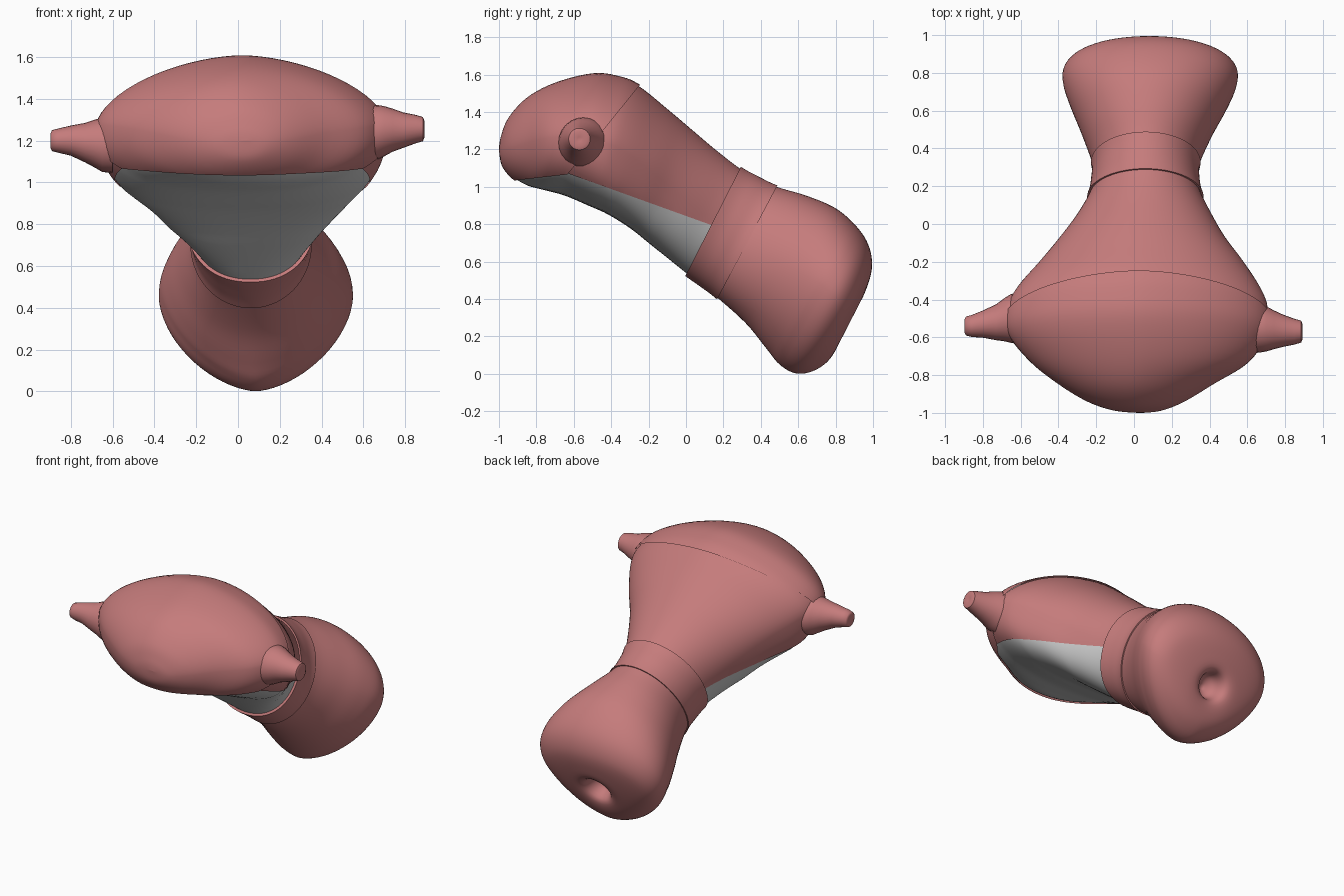
import bpy, bmesh, math
from mathutils import Vector

if "Cube" in bpy.data.objects:
    bpy.data.objects.remove(bpy.data.objects["Cube"])

pink = bpy.data.materials.new("pink")
pink.diffuse_color = (0.56, 0.20, 0.20, 1)
pink.use_nodes = True
pink.node_tree.nodes["Principled BSDF"].inputs["Base Color"].default_value = pink.diffuse_color
N = 72    # points round a section
SUB = 5   # rings between two sections

# Sections along the organ: top y, top z, bottom y, bottom z, left x, right x
SEC = [
    (-1.0, 1.2, -1.0, 1.2, .03, .04),
    (-.99, 1.26, -.985, 1.12, -.10, .14),
    (-.95, 1.36, -.93, 1.05, -.24, .26),
    (-.85, 1.47, -.85, 1.0, -.39, .41),
    (-.70, 1.55, -.76, .975, -.54, .60),
    (-.50, 1.60, -.65, .945, -.66, .70),
    (-.36, 1.585, -.52, .89, -.67, .71),
    (-.25, 1.54, -.42, .845, -.62, .67),
    (-.10, 1.42, -.30, .77, -.50, .58),
    (.03, 1.31, -.20, .69, -.40, .49),
    (.16, 1.20, -.10, .61, -.31, .42),
    (.29, 1.10, 0.0, .53, -.24, .36),
    (.38, 1.05, .085, .47, -.22, .34),
    (.485, 1.0, .17, .405, -.22, .345),
    (.65, .95, .32, .27, -.28, .42),
    (.80, .885, .43, .135, -.34, .50),
    (.91, .79, .50, .05, -.375, .545),
    (.975, .69, .585, .003, -.37, .54),
    (.995, .58, .68, .015, -.30, .46),
    (.97, .47, .77, .08, -.15, .31),
    (.92, .38, .82, .19, -.03, .19),
    (.82, .38, .76, .26, .02, .14),
    (.76, .34, .75, .32, .07, .09),
]
# Section shape: position, upper roundness, lower roundness, raise of widest line
SHAPE = [(0, 1.9, 2.0, 0), (5, 1.7, 2.4, 0), (7, 1.8, 3.1, 0), (9, 1.95, 3.0, 0), (11, 2.0, 2.2, 0),
         (13, 2.0, 2.0, 0), (16, 2.05, 1.65, .2), (18, 2.05, 1.65, .2), (20, 2, 2, 0), (22, 2, 2, 0)]


def section(t):
    """Smooth interpolation through the section list."""
    i = min(int(t), len(SEC) - 2)
    f = t - i
    p = [SEC[max(0, min(len(SEC) - 1, i + k))] for k in (-1, 0, 1, 2)]
    return [0.5 * (2 * b + (c - a) * f + (2 * a - 5 * b + 4 * c - d) * f * f
                   + (3 * b - a - 3 * c + d) * f ** 3) for a, b, c, d in zip(*p)]


def shape(t):
    for a, b in zip(SHAPE, SHAPE[1:]):
        if t <= b[0]:
            f = (t - a[0]) / (b[0] - a[0])
            return [u + (v - u) * f for u, v in zip(a[1:], b[1:])]


def ring(t, grow):
    ty, tz, by, bz, xl, xr = section(t)
    p_up, p_low, lift = shape(t)
    up = Vector((0, ty - by, tz - bz)) / 2
    mid = Vector(((xl + xr) / 2, (ty + by) / 2, (tz + bz) / 2)) + up * lift
    h = up.length
    if h > 1e-5:
        up *= max(h + grow, .002) / h
    w = max((xr - xl) / 2 + grow, .002)
    pts = []
    for k in range(N):
        a = math.tau * k / N
        c, s = math.cos(a), math.sin(a)
        power = p_up if s > 0 else p_low
        side = 1 - lift if s > 0 else 1 + lift
        c = math.copysign(abs(c) ** (2 / power), c)
        s = math.copysign(abs(s) ** (2 / power), s) * side
        pts.append(mid + Vector((w * c, 0, 0)) + up * s)
    return pts


def loft(name, rings, mat=None, cuts=(), caps=(False, False)):
    bm = bmesh.new()
    vs = [[bm.verts.new(p) for p in r] for r in rings]
    for a, b in zip(vs, vs[1:]):
        n = len(a)
        for k in range(n):
            bm.faces.new((a[k], a[(k + 1) % n], b[(k + 1) % n], b[k]))
    for use, r in zip(caps, (vs[0], vs[-1])):
        if use:
            bm.faces.new(r)
    bmesh.ops.recalc_face_normals(bm, faces=bm.faces)
    for co, no in cuts:
        bmesh.ops.bisect_plane(bm, geom=bm.verts[:] + bm.edges[:] + bm.faces[:],
                               plane_co=co, plane_no=no, clear_outer=True)
    me = bpy.data.meshes.new(name)
    bm.to_mesh(me)
    bm.free()
    ob = bpy.data.objects.new(name, me)
    bpy.context.collection.objects.link(ob)
    if mat:
        me.materials.append(mat)
    bpy.context.view_layer.objects.active = ob
    ob.select_set(True)
    bpy.ops.object.shade_smooth_by_angle(angle=math.radians(50))
    ob.select_set(False)


def span(a, b, grow):
    return [ring(a + i / SUB, grow) for i in range((b - a) * SUB + 1)]


# Grey inner wall, seen on the underside
loft("inner_wall", span(0, 11, -.008), caps=(True, False))

# Pink dome and body layers over it, parted by a slanted seam
seam = Vector((0, -.25, 1.54))
back = Vector((0, .21, -.17)).normalized()
loft("upper_dome", span(0, 8, .007), pink,
     [(seam, back), (Vector((0, -.95, 1.03)), Vector((0, .04, -.35)))], (True, False))
loft("main_body", span(3, 11, -.003), pink,
     [(seam + back * -.02, -back), (Vector((0, -.6, 1.06)), Vector((0, -.27, -.75)))])

# Narrow neck band, with turned-in rims
loft("neck_band", [ring(11, -.03)] + span(11, 13, .008) + [ring(13, -.03)], pink)

# Lower neck with a dimpled end
loft("lower_neck", [ring(13, -.03)] + span(13, len(SEC) - 1, 0), pink, caps=(False, True))


# Tapered side tubes: (x, y, z, radius) stations
def tube(name, stations):
    rings = [[(x, y + r * math.cos(math.tau * k / 24), z + r * math.sin(math.tau * k / 24))
              for k in range(24)] for x, y, z, r in stations]
    loft(name, rings, pink, caps=(True, True))


tube("left_tube", [(-.60, -.50, 1.18, .135), (-.65, -.50, 1.18, .13), (-.68, -.505, 1.185, .117),
                   (-.73, -.52, 1.19, .095), (-.80, -.53, 1.20, .072), (-.86, -.54, 1.20, .058),
                   (-.89, -.54, 1.20, .05), (-.897, -.54, 1.20, .035), (-.89, -.54, 1.20, .012)])
tube("right_tube", [(.62, -.55, 1.23, .135), (.67, -.55, 1.24, .13), (.70, -.555, 1.245, .12),
                    (.74, -.56, 1.25, .103), (.79, -.565, 1.25, .085), (.85, -.57, 1.255, .068),
                    (.885, -.57, 1.255, .058), (.892, -.57, 1.255, .04), (.885, -.57, 1.255, .012)])
